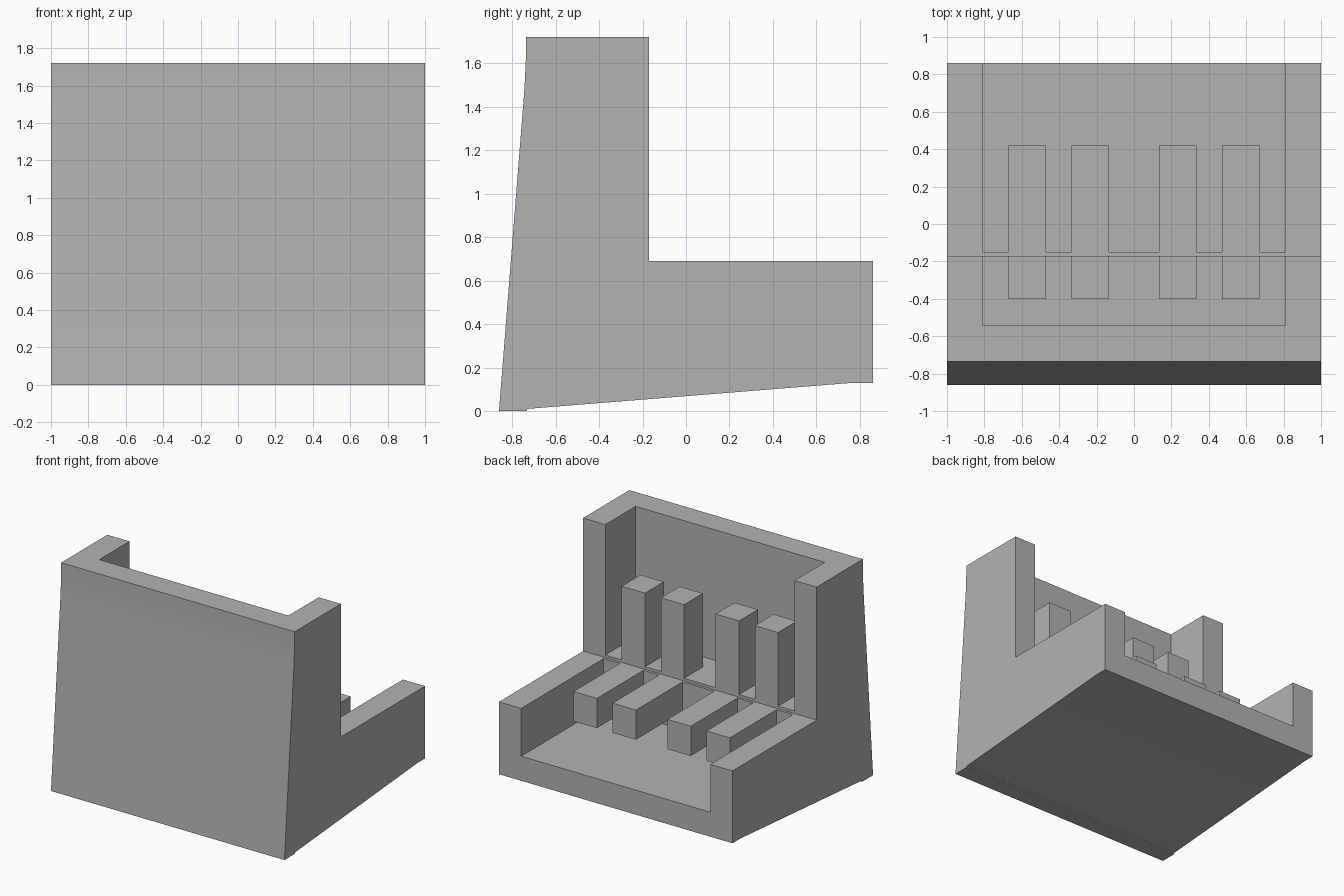
import bpy
import bmesh
from mathutils import Vector

cube = bpy.data.objects.get("Cube")
if cube:
    bpy.data.objects.remove(cube, do_unlink=True)

# One plain grey for everything
grey = bpy.data.materials.new("plain grey")
grey.use_nodes = True
colour = (0.45, 0.45, 0.45, 1)
grey.diffuse_color = colour
grey.node_tree.nodes["Principled BSDF"].inputs["Base Color"].default_value = colour


def make_object(name, bm):
    bmesh.ops.recalc_face_normals(bm, faces=bm.faces)
    mesh = bpy.data.meshes.new(name)
    bm.to_mesh(mesh)
    bm.free()
    mesh.materials.append(grey)
    obj = bpy.data.objects.new(name, mesh)
    bpy.context.collection.objects.link(obj)
    return obj


def extrude_profile(name, points, half_width):
    """Extrude a closed (y, z) outline across the full width."""
    bm = bmesh.new()
    face = bm.faces.new([bm.verts.new((-half_width, y, z)) for y, z in points])
    side = bmesh.ops.extrude_face_region(bm, geom=[face])
    verts = [v for v in side["geom"] if isinstance(v, bmesh.types.BMVert)]
    bmesh.ops.translate(bm, verts=verts, vec=(2 * half_width, 0, 0))
    return make_object(name, bm)


def box(name, low, high):
    bm = bmesh.new()
    bmesh.ops.create_cube(bm, size=1)
    low, high = Vector(low), Vector(high)
    bmesh.ops.scale(bm, vec=high - low, verts=bm.verts)
    bmesh.ops.translate(bm, vec=(low + high) / 2, verts=bm.verts)
    return make_object(name, bm)


# L-shaped body with a leaning front and a sloping underside
outline = [(-0.86, 0), (-0.73, 0), (-0.73, 0.01), (0.77, 0.13), (0.86, 0.13),
           (0.86, 0.69), (-0.17, 0.69), (-0.17, 1.72), (-0.735, 1.72),
           (-0.737, 1.6), (-0.743, 1.48)]
body = extrude_profile("body", outline, 1)

# Open pockets in the upright and in the base
inner = 0.81
cutters = [box("upright_pocket_cutter", (-inner, -0.54, 0.71), (inner, 0.5, 2)),
           box("base_pocket_cutter", (-inner, -0.15, 0.32), (inner, 1.2, 1))]
bpy.context.view_layer.objects.active = body
for cutter in cutters:
    cutter.hide_render = True
    cut = body.modifiers.new("pocket", "BOOLEAN")
    cut.operation = "DIFFERENCE"
    cut.solver = "EXACT"
    cut.object = cutter
    bpy.ops.object.modifier_apply(modifier=cut.name)
    bpy.data.objects.remove(cutter, do_unlink=True)

bpy.ops.object.select_all(action="DESELECT")
body.select_set(True)
bpy.ops.object.shade_smooth_by_angle()

# Four standing bars and four lying bars, mirrored about the middle
half = 0.1
for side, sign in (("left", 1), ("right", -1)):
    for place, offset in (("inner", 0.235), ("outer", 0.57)):
        x = sign * offset
        box(f"standing_bar_{side}_{place}", (x - half, -0.4, 0.71), (x + half, -0.17, 1.28))
        box(f"lying_bar_{side}_{place}", (x - half, -0.15, 0.46), (x + half, 0.42, 0.69))
